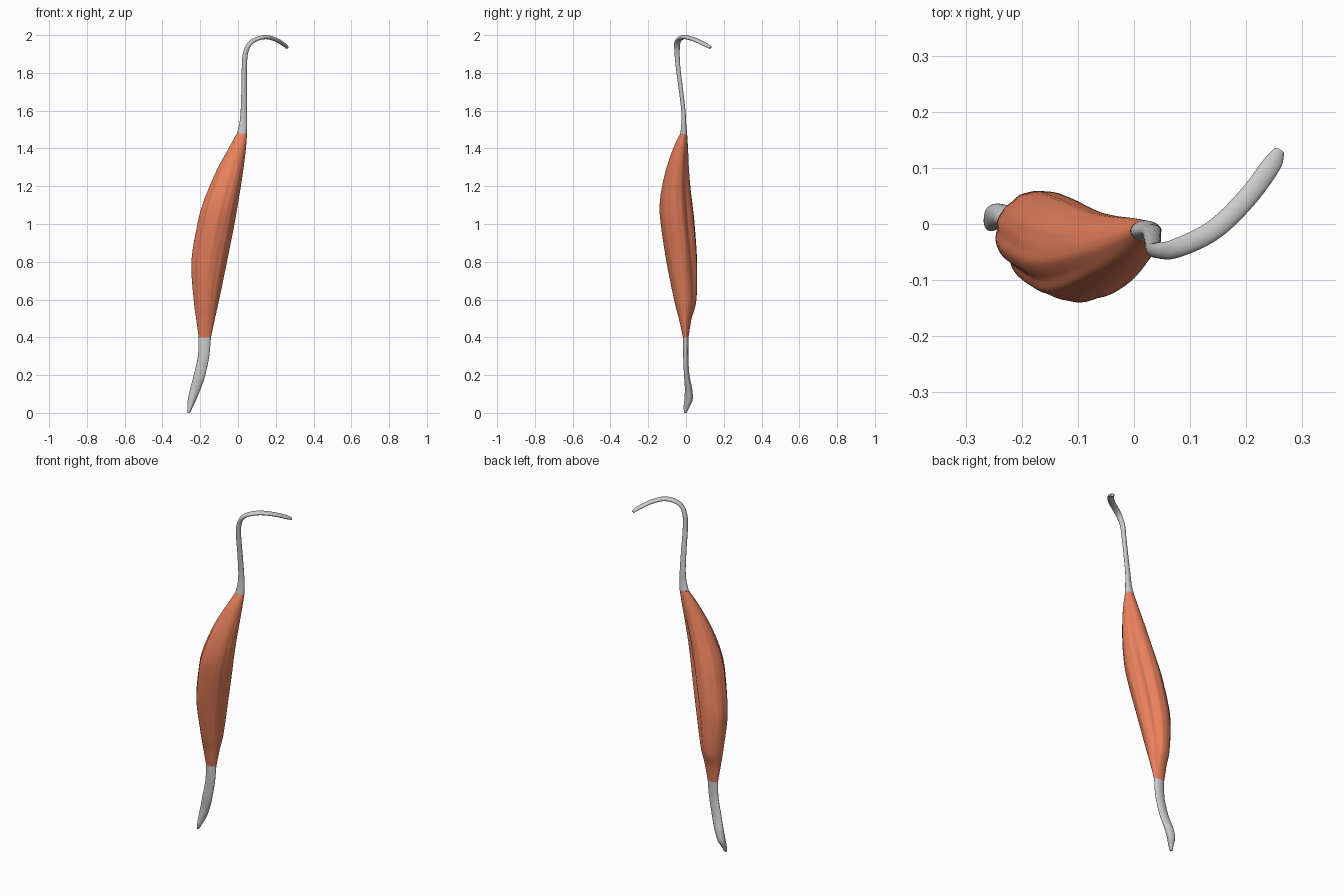
import bpy, math
from mathutils import Vector

if "Cube" in bpy.data.objects:
    bpy.data.objects.remove(bpy.data.objects["Cube"])


def spline(stations, steps):
    """Catmull-Rom interpolation through the station tuples."""
    pts = [Vector(s) for s in stations]
    pts = [pts[0] * 2 - pts[1]] + pts + [pts[-1] * 2 - pts[-2]]
    out = []
    for i in range(1, len(pts) - 2):
        p0, p1, p2, p3 = pts[i - 1:i + 3]
        for k in range(steps):
            t = k / steps
            out.append(0.5 * (2 * p1 + (p2 - p0) * t + (2 * p0 - 5 * p1 + 4 * p2 - p3) * t * t
                              + (3 * p1 - p0 - 3 * p2 + p3) * t ** 3))
    return out + [pts[-2]]


def loft(name, rings, caps=(True, True)):
    n = len(rings[0])
    verts = [p for r in rings for p in r]
    faces = [(i * n + j, i * n + (j + 1) % n, (i + 1) * n + (j + 1) % n, (i + 1) * n + j)
             for i in range(len(rings) - 1) for j in range(n)]
    if caps[0]:
        faces.append(tuple(reversed(range(n))))
    if caps[1]:
        faces.append(tuple(range(len(verts) - n, len(verts))))
    mesh = bpy.data.meshes.new(name)
    mesh.from_pydata(verts, [], faces)
    obj = bpy.data.objects.new(name, mesh)
    bpy.context.collection.objects.link(obj)
    bpy.ops.object.select_all(action='DESELECT')
    obj.select_set(True)
    bpy.context.view_layer.objects.active = obj
    bpy.ops.object.shade_smooth_by_angle(angle=math.radians(50))
    return obj


def flat_rings(stations, steps, n, shape):
    """Horizontal rings from (z, x_min, x_max, y_min, y_max) stations."""
    rings = []
    for z, x0, x1, y0, y1 in spline(stations, steps):
        ring = []
        for j in range(n):
            a = 2 * math.pi * j / n
            f = shape(a, z)
            ring.append(((x0 + x1) / 2 + (x1 - x0) / 2 * math.cos(a) * f,
                         (y0 + y1) / 2 + (y1 - y0) / 2 * math.sin(a) * f, max(z, 0)))
        rings.append(ring)
    return rings


# Muscle belly: lengthwise fibre ridges and a hollow along the back
def belly_shape(a, z):
    fade = max(0, math.sin(math.pi * (z - 0.4) / 1.08)) ** 0.7
    hollow = 0.24 * math.exp(-((a - math.radians(52)) / 0.42) ** 2)
    crease = 0.07 * math.exp(-((a - math.radians(215)) / 0.16) ** 2)
    ridges = 0.014 * math.sin(9 * a + 3 * z) + 0.009 * math.sin(17 * a - 4 * z)
    return 1 + fade * (ridges - hollow - crease)


belly = [(0.40, -.208, -.143, -.016, .013), (0.50, -.222, -.122, -.038, .030),
         (0.60, -.235, -.100, -.063, .056), (0.80, -.246, -.060, -.102, .060),
         (1.00, -.214, -.020, -.132, .047), (1.10, -.188, -.002, -.138, .036),
         (1.20, -.150, .015, -.126, .024), (1.30, -.105, .030, -.102, .016),
         (1.40, -.050, .042, -.068, .011), (1.48, -.006, .048, -.030, .006)]
muscle = loft("muscle_belly", flat_rings(belly, 10, 72, belly_shape), (False, False))
mat = bpy.data.materials.new("muscle_orange")
mat.diffuse_color = (0.82, 0.22, 0.11, 1)
mat.use_nodes = True
mat.node_tree.nodes["Principled BSDF"].inputs["Base Color"].default_value = mat.diffuse_color
muscle.data.materials.append(mat)

# Lower tendon: flattened strap with a small knob near its end
low = [(0.0, -.266, -.254, -.010, .004), (0.03, -.268, -.240, -.012, .018),
       (0.07, -.266, -.222, -.008, .036), (0.13, -.254, -.198, -.006, .032),
       (0.20, -.235, -.174, -.011, .018), (0.30, -.212, -.152, -.015, .012),
       (0.40, -.208, -.143, -.016, .013)]
loft("lower_tendon",
     flat_rings(low, 8, 32, lambda a, z: 1 + 0.05 * math.sin(3 * a + 12 * z) * min(1, max(0, 4 * (0.4 - z)))),
     (True, False))

# Upper tendon: cord hooking over at the top, (x, y, z, half width, half thickness)
cord = [(.021, -.012, 1.478, .018, .027), (.028, -.012, 1.53, .013, .021),
        (.031, -.014, 1.60, .011, .017), (.033, -.028, 1.72, .011, .015),
        (.034, -.042, 1.83, .012, .014), (.041, -.047, 1.91, .014, .013),
        (.073, -.044, 1.965, .017, .011), (.14, -.012, 1.989, .018, .011),
        (.20, .045, 1.976, .018, .010), (.245, .105, 1.948, .017, .009),
        (.259, .130, 1.934, .010, .007)]
pts = spline(cord, 8)
rings = []
for i, p in enumerate(pts):
    c = p.to_3d() if len(p) == 3 else Vector(p[:3])
    t = (Vector(pts[min(i + 1, len(pts) - 1)][:3]) - Vector(pts[max(i - 1, 0)][:3])).normalized()
    ref = Vector((0, 1, 0)).lerp(Vector((-.65, .76, 0)), i / (len(pts) - 1))
    side = (ref - t * ref.dot(t)).normalized()
    thick = side.cross(t)
    rings.append([c + thick * p[4] * math.cos(a) + side * p[3] * math.sin(a)
                  for a in (2 * math.pi * j / 28 for j in range(28))])
loft("upper_tendon", rings, (False, True))
